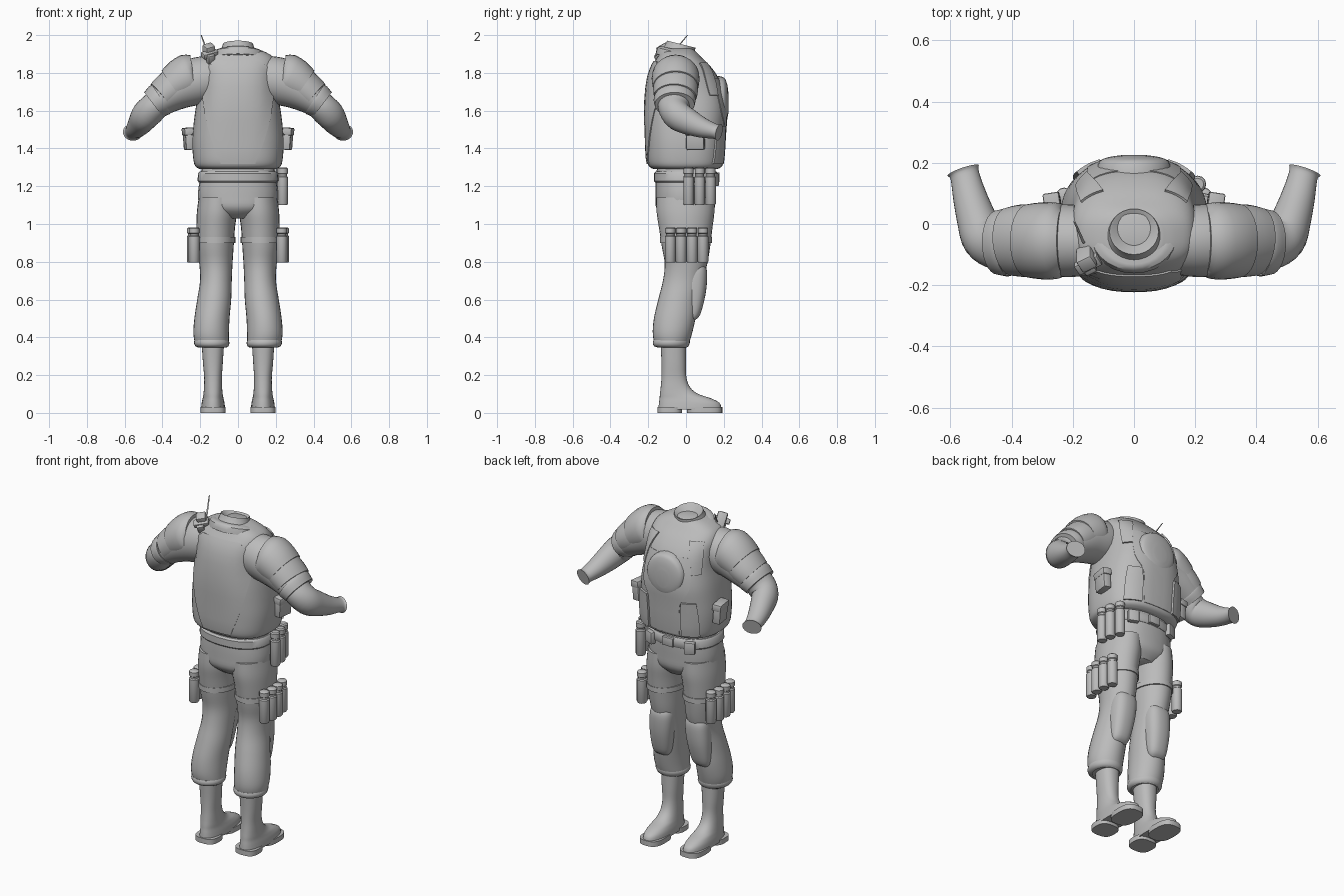
import bpy, bmesh, math
from mathutils import Vector, Euler
from mathutils.bvhtree import BVHTree

cube = bpy.data.objects.get("Cube")
if cube:
    bpy.data.objects.remove(cube)

GREY = (0.5, 0.5, 0.5, 1)
grey = bpy.data.materials.new("plain grey")
grey.use_nodes = True
grey.diffuse_color = GREY
grey.node_tree.nodes["Principled BSDF"].inputs["Base Color"].default_value = GREY
UP = Vector((0, 0, 1))


def finish(name, bm, mirror=False, angle=40):
    """Turn a bmesh into a shaded object, optionally mirrored across x."""
    bmesh.ops.recalc_face_normals(bm, faces=bm.faces)
    mesh = bpy.data.meshes.new(name)
    bm.to_mesh(mesh)
    bm.free()
    mesh.materials.append(grey)
    obj = bpy.data.objects.new(name, mesh)
    bpy.context.collection.objects.link(obj)
    bpy.ops.object.select_all(action="DESELECT")
    obj.select_set(True)
    bpy.context.view_layer.objects.active = obj
    bpy.ops.object.shade_smooth_by_angle(angle=math.radians(angle))
    if mirror:
        obj.modifiers.new("mirror", "MIRROR")
    return obj


def spline(rows, steps):
    """Smooth the list of section rows with a Catmull-Rom curve."""
    rows = [Vector(r) for r in rows]
    out = []
    for i in range(len(rows) - 1):
        a, b, c, d = (rows[min(max(k, 0), len(rows) - 1)] for k in range(i - 1, i + 3))
        for s in range(steps):
            t = s / steps
            out.append(b + (c - a) * t / 2 + (a * 2 - b * 5 + c * 4 - d) * t * t / 2
                       + (b * 3 - a - c * 3 + d) * t ** 3 / 2)
    return out + [rows[-1]]


def loft(name, rows, axis=UP, power=2, steps=4, sides=28, mirror=False):
    """Skin rings (x, y, z, half width, half depth); axis None follows the path."""
    rows = spline(rows, steps)
    bm = bmesh.new()
    rings = []
    for i, row in enumerate(rows):
        centre = Vector(row[:3])
        if axis is None:
            tangent = Vector(rows[min(i + 1, len(rows) - 1)][:3]) - Vector(rows[max(i - 1, 0)][:3])
            tangent.normalize()
            u = tangent.cross(UP).normalized()
            v = u.cross(tangent)
        else:
            u = Vector((1, 0, 0))
            v = Vector(axis).normalized().cross(u)
        ring = []
        for k in range(sides):
            ang = math.tau * k / sides
            c, s = (math.copysign(abs(f) ** (2 / power), f) for f in (math.cos(ang), math.sin(ang)))
            ring.append(bm.verts.new(centre + u * c * row[3] + v * s * row[4]))
        rings.append(ring)
    for a, b in zip(rings, rings[1:]):
        for k in range(sides):
            n = (k + 1) % sides
            bm.faces.new((a[k], a[n], b[n], b[k]))
    bm.faces.new(rings[0])
    bm.faces.new(rings[-1])
    return finish(name, bm, mirror)


def oval(z, back, front, half, x=0):
    """Horizontal ring from its back and front limits."""
    return (x, (back + front) / 2, z, half, (front - back) / 2)


def box(name, centre, size, turn=(0, 0, 0), mirror=False):
    bm = bmesh.new()
    bmesh.ops.create_cube(bm, size=1)
    bmesh.ops.scale(bm, vec=size, verts=bm.verts)
    bmesh.ops.bevel(bm, geom=bm.edges, offset=min(size) / 6, segments=2, affect="EDGES", profile=0.5)
    bmesh.ops.rotate(bm, matrix=Euler(turn).to_matrix(), verts=bm.verts)
    bmesh.ops.translate(bm, vec=centre, verts=bm.verts)
    return finish(name, bm, mirror)


def canister(name, x, y, z, height, r, mirror=False):
    profile = ((0, 0.85), (0.04, 1), (0.74, 1), (0.77, 0.8), (0.82, 0.8), (0.84, 0.95), (0.97, 0.95), (1, 0.7))
    loft(name, [(x, y, z + h * height, r * k, r * k) for h, k in profile], steps=1, sides=12, mirror=mirror)


def panel(name, target, rows, side, lift, mirror=False, cols=10):
    """Plate lying on the target; rows are (z, x start, x end)."""
    mesh = target.data
    tree = BVHTree.FromPolygons([v.co for v in mesh.vertices], [p.vertices[:] for p in mesh.polygons])
    bm = bmesh.new()
    sheets = []
    for depth in (lift, -lift):
        grid = []
        for z, x0, x1 in spline(rows, 3):
            line = []
            for k in range(cols + 1):
                start = Vector((x0 + (x1 - x0) * k / cols, side, z))
                hit, normal, _, _ = tree.ray_cast(start, Vector((0, -side, 0)))
                if normal.y * side < 0:
                    normal = -normal
                line.append(bm.verts.new(hit + normal * depth))
            grid.append(line)
        sheets.append(grid)
        for a, b in zip(grid, grid[1:]):
            for k in range(cols):
                bm.faces.new((a[k], a[k + 1], b[k + 1], b[k]))
    rims = [g[0] + [r[-1] for r in g[1:]] + g[-1][-2::-1] + [r[0] for r in g[-2:0:-1]] for g in sheets]
    for k in range(len(rims[0])):
        n = (k + 1) % len(rims[0])
        bm.faces.new((rims[0][k], rims[0][n], rims[1][n], rims[1][k]))
    finish(name, bm, mirror)


# Torso with armoured vest
vest = loft("vest", [oval(*r) for r in (
    (1.29, -.17, .165, .2), (1.305, -.195, .19, .225), (1.34, -.207, .2, .236), (1.42, -.211, .205, .242),
    (1.5, -.214, .21, .238), (1.6, -.217, .216, .226), (1.7, -.212, .2, .208), (1.78, -.2, .168, .205),
    (1.84, -.178, .125, .205), (1.885, -.15, .08, .185), (1.915, -.13, .05, .135), (1.93, -.11, .03, .09))],
    power=2.6, sides=48)
panel("back_plate", vest, ((1.32, -.09, .09), (1.45, -.14, .14), (1.6, -.175, .175),
                           (1.78, -.185, .185), (1.86, -.12, .12)), -1, .006)
panel("front_plate", vest, ((1.32, -.09, .09), (1.5, -.1, .1), (1.6, -.15, .15), (1.77, -.14, .14)), 1, .004)
panel("front_pouches", vest, ((1.32, .105, .19), (1.42, .105, .19), (1.52, .11, .18)), 1, .012, True, 5)
panel("shoulder_straps", vest, ((1.68, .15, .185), (1.78, .13, .18), (1.85, .1, .17)), 1, .008, True, 5)

# Raised oval on the chest
loft("chest_guard", [(0, .1, 1.66, .13, .13), (0, .19, 1.66, .12, .12), (0, .215, 1.65, .095, .1),
                     (0, .225, 1.64, .04, .05)], axis=(0, 1, 0))

# Neck opening with a sunken cap
loft("neck", [(0, -.05, 1.87, .12, .11), (0, -.035, 1.92, .088, .083), (0, -.025, 1.952, .08, .077),
              (0, -.025, 1.948, .073, .07), (0, -.04, 1.89, .005, .005)], axis=(0, .25, 1), steps=1)
loft("collar", [(0, -.035, 1.87, .15, .13), (0, -.035, 1.905, .14, .12), (0, -.035, 1.918, .11, .1)],
     axis=(0, .25, 1), steps=2)

# Arms, short sleeves and layered shoulder pads
loft("sleeves", [(.12, -.055, 1.77, .11, .12), (.2, -.055, 1.76, .118, .125), (.28, -.055, 1.735, .118, .12),
                 (.36, -.055, 1.69, .113, .1), (.44, -.06, 1.635, .1, .078)], axis=None, mirror=True)
loft("sleeve_hems", [(.405, -.06, 1.663, .11, .09), (.418, -.06, 1.654, .111, .091), (.447, -.06, 1.632, .105, .082)],
     axis=None, steps=2, mirror=True)
loft("upper_shoulder_pads", [(.235, -.055, 1.79, .105, .105), (.25, -.055, 1.785, .124, .121),
                             (.3, -.055, 1.757, .126, .118), (.345, -.055, 1.726, .12, .104)],
     axis=None, steps=2, mirror=True)
loft("lower_shoulder_pads", [(.33, -.055, 1.728, .119, .105), (.37, -.055, 1.7, .118, .098),
                             (.405, -.058, 1.672, .112, .09)], axis=None, steps=2, mirror=True)
loft("forearms", [(.41, -.06, 1.655, .085, .075), (.45, -.065, 1.615, .083, .077), (.49, -.045, 1.575, .074, .078),
                  (.512, .01, 1.543, .066, .07), (.535, .085, 1.51, .056, .054), (.552, .155, 1.49, .048, .04),
                  (.558, .175, 1.485, .054, .045)], axis=None, mirror=True)

# Hips, belt and trousers
loft("hips", [oval(*r) for r in ((1.31, -.15, .15, .19), (1.25, -.16, .16, .2), (1.15, -.162, .157, .212),
                                 (1.08, -.155, .15, .19), (1.03, -.1, .11, .09))], power=2.3)
loft("belt", [oval(*r) for r in ((1.22, -.163, .162, .207), (1.228, -.17, .168, .214),
                                 (1.268, -.17, .168, .212), (1.278, -.16, .16, .204))], power=2.3, steps=1)
box("belt_buckle", (0, .168, 1.248), (.07, .02, .05))
box("belt_pouches", (.13, .15, 1.235), (.06, .03, .07), (0, 0, -.4), True)
loft("trouser_legs", [oval(*r) for r in (
    (1.14, -.155, .15, .1, .108), (1.06, -.155, .15, .106, .112), (.98, -.143, .14, .102, .118),
    (.88, -.128, .128, .097, .12), (.79, -.113, .113, .088, .117), (.7, -.122, .088, .084, .117),
    (.6, -.147, .065, .09, .126), (.5, -.17, .05, .093, .138), (.42, -.176, .032, .094, .142),
    (.365, -.165, .015, .088, .138), (.345, -.15, .005, .074, .136))], mirror=True)
loft("trouser_cuffs", [oval(*r) for r in ((.385, -.172, .02, .09, .14), (.37, -.176, .02, .094, .139),
                                          (.352, -.168, .012, .086, .138), (.345, -.14, 0, .07, .136))],
     steps=2, mirror=True)
loft("knee_pads", [oval(*r) for r in ((.49, .01, .045, .035, .133), (.52, -.01, .075, .055, .13),
                                      (.62, -.02, .102, .068, .124), (.71, -.02, .112, .072, .118),
                                      (.765, 0, .108, .066, .116), (.8, .03, .085, .045, .116))], power=2.5, mirror=True)

# Boots
loft("boots", [oval(*r) for r in (
    (.38, -.135, 0, .06, .133), (.27, -.13, 0, .053, .133), (.19, -.13, .002, .047, .132),
    (.135, -.134, .022, .048, .132), (.1, -.138, .065, .051, .132), (.078, -.14, .13, .055, .132),
    (.055, -.143, .175, .06, .132), (.03, -.145, .187, .063, .132), (.018, -.145, .185, .063, .132))],
    power=2.3, mirror=True)
for part, back, front in (("boot_heels", -.152, -.02), ("boot_soles", .005, .192)):
    loft(part, [oval(z, back, front, .067, .132) for z in (0, .03)], power=2.8, steps=1, mirror=True)

# Thigh canisters, and hip canisters on the left side only
for i, (x, y) in enumerate(((.232, -.083), (.242, -.026), (.24, .032), (.228, .09))):
    canister(f"thigh_canister_{i + 1}", x, y, .795, .187, .029, True)
for i, (x, y) in enumerate(((.237, .014), (.229, .073), (.208, .13))):
    canister(f"left_hip_canister_{i + 1}", x, y, 1.1, .2, .028)
loft("thigh_straps", [oval(z, -.137, .137, .106, .12) for z in (.9, .93)], steps=1, mirror=True)

# Side pouches on the vest
box("side_pouches", (.262, .05, 1.45), (.046, .095, .115), (0, .08, -.15), True)
box("side_pouch_flaps", (.264, .05, 1.49), (.054, .105, .04), (0, .08, -.15), True)

# Radio with aerial on the right shoulder
tilt = (.5, -.25, .45)
box("radio", (-.155, -.105, 1.9), (.055, .05, .11), tilt)
box("radio_clip", (-.15, -.13, 1.9), (.085, .04, .03), tilt)
box("radio_face", (-.145, -.14, 1.875), (.04, .03, .05), tilt)
loft("radio_aerial", [(-.165, -.06, 1.92, .005, .005), (-.18, -.025, 1.96, .004, .004),
                      (-.195, .008, 2, .003, .003)], steps=1, sides=8)
